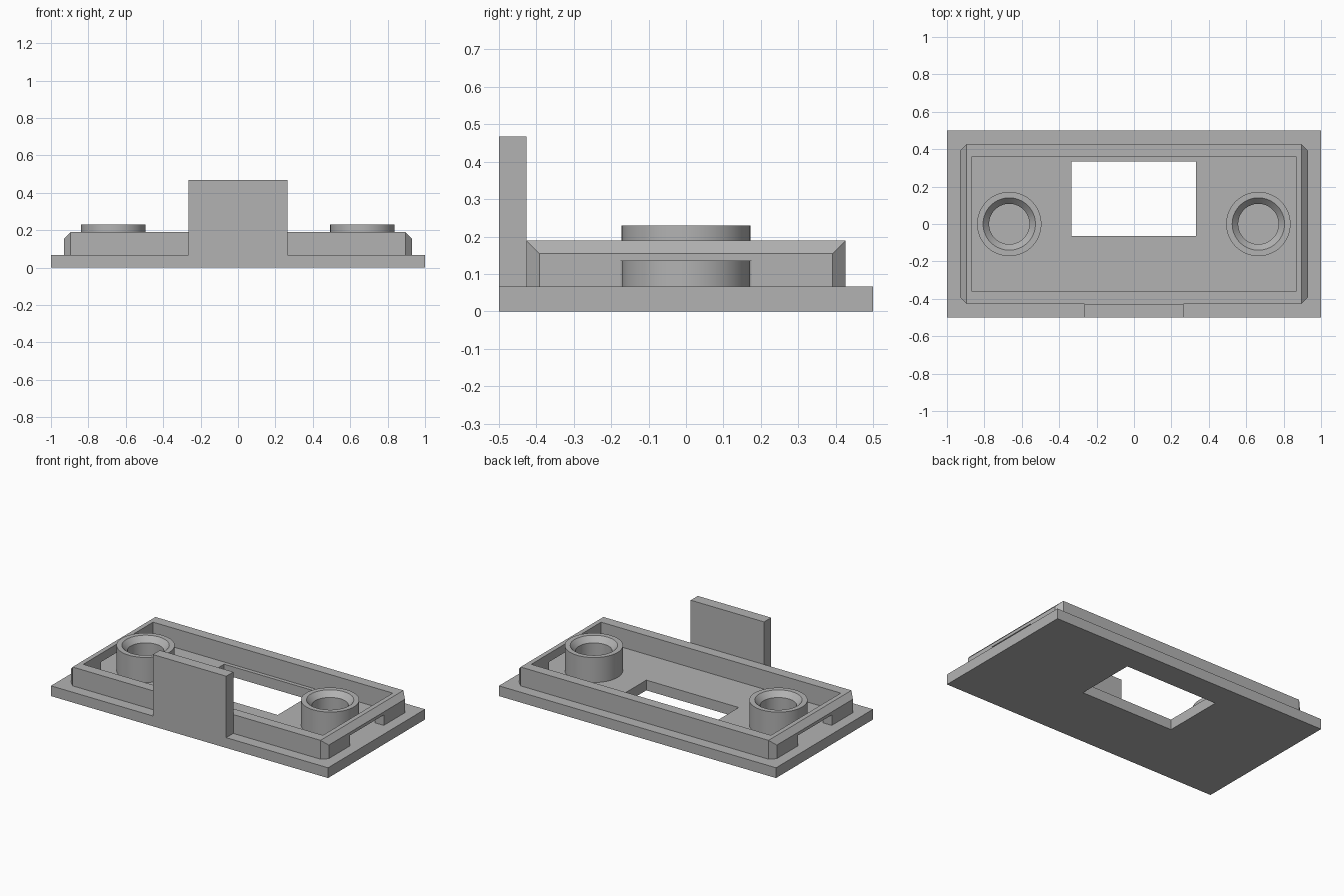
import bpy, bmesh, math
from mathutils import Vector

if "Cube" in bpy.data.objects:
    bpy.data.objects.remove(bpy.data.objects["Cube"], do_unlink=True)

grey = bpy.data.materials.new("matte grey")
grey.use_nodes = True
grey.diffuse_color = (0.45, 0.45, 0.45, 1)
grey.node_tree.nodes["Principled BSDF"].inputs["Base Color"].default_value = grey.diffuse_color

PLATE_TOP = 0.067
RIM_TOP = 0.19
CHAMFER = 0.035


def finish(name, bm):
    bmesh.ops.recalc_face_normals(bm, faces=bm.faces)
    mesh = bpy.data.meshes.new(name)
    bm.to_mesh(mesh)
    bm.free()
    mesh.materials.append(grey)
    obj = bpy.data.objects.new(name, mesh)
    bpy.context.collection.objects.link(obj)
    return obj


def box(name, low, high):
    low, high = Vector(low), Vector(high)
    bm = bmesh.new()
    bmesh.ops.create_cube(bm, size=1)
    bmesh.ops.scale(bm, vec=high - low, verts=bm.verts)
    bmesh.ops.translate(bm, vec=(low + high) / 2, verts=bm.verts)
    return finish(name, bm)


def cut(obj, low, high):
    cutter = box("cutter", low, high)
    cutter.hide_render = True
    mod = obj.modifiers.new("cut", "BOOLEAN")
    mod.operation = "DIFFERENCE"
    mod.solver = "EXACT"
    mod.object = cutter
    bpy.context.view_layer.objects.active = obj
    bpy.ops.object.modifier_apply(modifier=mod.name)
    bpy.data.objects.remove(cutter, do_unlink=True)


# Base plate with its rectangular window
plate = box("base_plate", (-1, -0.5, 0), (1, 0.5, PLATE_TOP))
cut(plate, (-0.335, -0.065, -0.1), (0.332, 0.335, 0.2))

# Raised rim: clipped corners and chamfered top edges on both ends
bm = bmesh.new()
rx, ry = 0.93, 0.427
for sx in (-1, 1):
    for sy in (-1, 1):
        for z in (PLATE_TOP, RIM_TOP - CHAMFER):
            bm.verts.new((sx * rx, sy * (ry - CHAMFER), z))
            bm.verts.new((sx * (rx - CHAMFER), sy * ry, z))
        bm.verts.new((sx * (rx - CHAMFER), sy * ry, RIM_TOP))
bmesh.ops.convex_hull(bm, input=bm.verts)
bmesh.ops.dissolve_limit(bm, angle_limit=0.02, verts=bm.verts, edges=bm.edges)
rim = finish("raised_rim", bm)
cut(rim, (-0.865, -0.36, 0), (0.865, 0.36, 0.3))

# Low slot through both end walls
cut(rim, (-1.1, -0.175, 0), (1.1, 0.175, 0.135))

# Upright tab on the front edge
box("front_tab", (-0.265, -0.5, PLATE_TOP), (0.265, -0.427, 0.468))

# Round bosses with countersunk bores
profile = [(0.172, PLATE_TOP), (0.172, 0.23), (0.14, 0.23),
           (0.108, 0.195), (0.108, PLATE_TOP)]
for side, x in (("left", 0.665), ("right", -0.667)):
    bm = bmesh.new()
    ring = [bm.verts.new((r, 0, z)) for r, z in profile]
    edges = [bm.edges.new((a, b)) for a, b in zip(ring, ring[1:] + ring[:1])]
    bmesh.ops.spin(bm, geom=ring + edges, cent=(0, 0, 0), axis=(0, 0, 1),
                   angle=math.tau, steps=64, use_duplicate=False)
    bmesh.ops.remove_doubles(bm, verts=bm.verts, dist=0.0001)
    boss = finish(side + "_boss", bm)
    boss.location.x = x
    bpy.ops.object.select_all(action="DESELECT")
    boss.select_set(True)
    bpy.context.view_layer.objects.active = boss
    bpy.ops.object.shade_smooth_by_angle(angle=math.radians(30))
